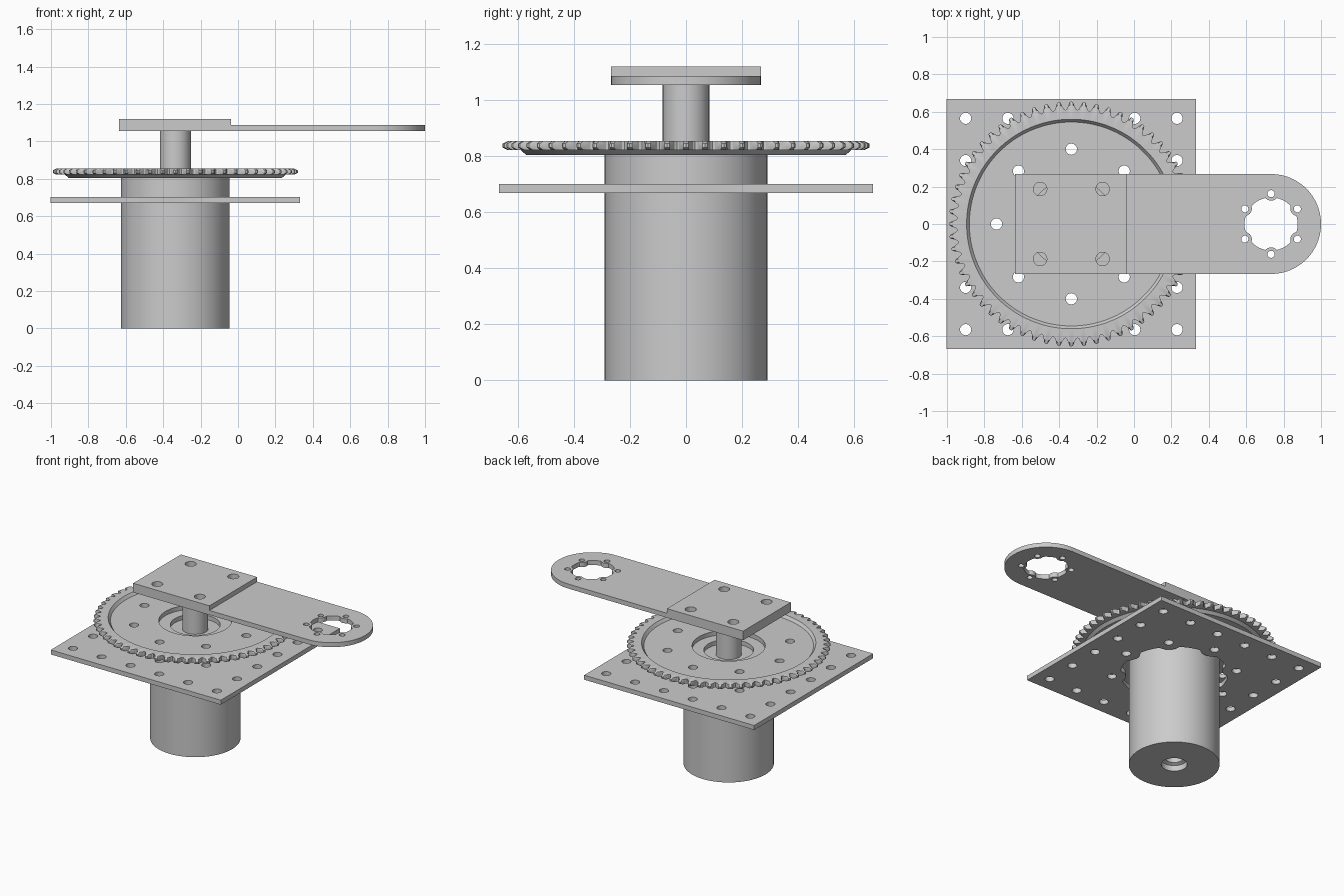
import bpy, bmesh
from math import sin, cos, pi, sqrt, radians

cube = bpy.data.objects.get("Cube")
if cube:
    bpy.data.objects.remove(cube, do_unlink=True)

AXIS = -0.335   # x of the drive axis
TAU = 2 * pi

grey = bpy.data.materials.new("plain_grey")
grey.use_nodes = True
grey.diffuse_color = (0.6, 0.6, 0.6, 1)
grey.node_tree.nodes["Principled BSDF"].inputs["Base Color"].default_value = (0.6, 0.6, 0.6, 1)


def finish(obj):
    """Weld, orient and shade a part."""
    bm = bmesh.new()
    bm.from_mesh(obj.data)
    bmesh.ops.remove_doubles(bm, verts=bm.verts, dist=0.00005)
    bmesh.ops.recalc_face_normals(bm, faces=bm.faces)
    bm.to_mesh(obj.data)
    bm.free()
    obj.data.materials.clear()
    obj.data.materials.append(grey)
    bpy.ops.object.select_all(action='DESELECT')
    obj.select_set(True)
    bpy.context.view_layer.objects.active = obj
    bpy.ops.object.shade_smooth_by_angle(angle=radians(30))


def circle(x, y, r, n=32):
    return [(x + r * cos(TAU * i / n), y + r * sin(TAU * i / n)) for i in range(n)]


def sheet(name, loops, z0, z1):
    """Flat part: outline plus hole loops, extruded from z0 to z1."""
    cu = bpy.data.curves.new(name, 'CURVE')
    cu.dimensions = '2D'
    cu.fill_mode = 'BOTH'
    cu.extrude = (z1 - z0) / 2
    for loop in loops:
        sp = cu.splines.new('POLY')
        sp.points.add(len(loop) - 1)
        for p, (x, y) in zip(sp.points, loop):
            p.co = (x, y, 0, 1)
        sp.use_cyclic_u = True
    obj = bpy.data.objects.new(name, cu)
    bpy.context.collection.objects.link(obj)
    obj.location.z = (z0 + z1) / 2
    bpy.ops.object.select_all(action='DESELECT')
    obj.select_set(True)
    bpy.context.view_layer.objects.active = obj
    bpy.ops.object.convert(target='MESH')
    obj = bpy.context.view_layer.objects.active
    finish(obj)
    return obj


def lathe(name, rings, n):
    """Round part: each ring is (radius or radius function, z)."""
    bm = bmesh.new()
    rows = []
    for r, z in rings:
        f = r if callable(r) else (lambda i, r=r: r)
        rows.append([bm.verts.new((AXIS + f(i) * cos(TAU * i / n), f(i) * sin(TAU * i / n), z))
                     for i in range(n)])
    for a, b in zip(rows, rows[1:]):
        for i in range(n):
            j = (i + 1) % n
            bm.faces.new((a[i], a[j], b[j], b[i]))
    for row, (r, z) in ((rows[0], rings[0]), (rows[-1], rings[-1])):
        if name != "sprocket_rim":
            bm.faces.new(row)
    me = bpy.data.meshes.new(name)
    bm.to_mesh(me)
    bm.free()
    obj = bpy.data.objects.new(name, me)
    bpy.context.collection.objects.link(obj)
    finish(obj)
    return obj


def bolt_ring(cx, d, r, count, start=0.0):
    return [circle(cx + d * cos(start + TAU * k / count), d * sin(start + TAU * k / count), r, 24)
            for k in range(count)]


def lobed_opening(cx, radius, d, boss, count, start=0.0, n=240):
    """Round opening pinched inward by a boss around each bolt hole."""
    pts = []
    step = TAU / count
    for i in range(n):
        a = TAU * i / n
        off = (a - start + step / 2) % step - step / 2
        r, side = radius, d * sin(off)
        if abs(side) < boss:
            r = min(r, d * cos(off) - sqrt(boss ** 2 - side ** 2))
        pts.append((cx + r * cos(a), r * sin(a)))
    return pts


def rect(x0, x1, h):
    return [(x0, -h), (x1, -h), (x1, h), (x0, h)]


# Motor body with recessed ends, and the output shaft
lathe("motor_body", [(0.06, 0.09), (0.06, 0.05), (0.083, 0.04), (0.083, 0), (0.29, 0),
                     (0.29, 0.805), (0.16, 0.805), (0.16, 0.775)], 96)
lathe("output_shaft", [(0.083, 0.77), (0.083, 1.056)], 64)

# Square mounting plate: border of holes, bolt ring and lobed opening
H = 0.667
border = [(-0.565 + 0.226 * i, -0.565 + 0.226 * j) for i in range(6) for j in range(6)
          if i in (0, 5) or j in (0, 5)]
sheet("mounting_plate",
      [rect(AXIS - H, AXIS + H, H), lobed_opening(AXIS, 0.345, 0.4, 0.09, 8)]
      + bolt_ring(AXIS, 0.4, 0.03, 8)
      + [circle(AXIS + x, y, 0.03, 24) for x, y in border], 0.67, 0.702)

# Sprocket: dished floor with bolt holes, and a toothed rim
TEETH, PER = 60, 8
N = TEETH * PER
sheet("sprocket_floor",
      [circle(AXIS, 0, 0.545, N), circle(AXIS, 0, 0.235, 96)] + bolt_ring(AXIS, 0.4, 0.03, 8),
      0.805, 0.835)
TOOTH = [0.655, 0.652, 0.632, 0.615, 0.61, 0.615, 0.632, 0.652]


def tooth(i):
    return TOOTH[i % PER]


def tooth_chamfer(i):
    return min(tooth(i), 0.635)


lathe("sprocket_rim", [(0.545, 0.805), (0.57, 0.805), (0.59, 0.822), (tooth_chamfer, 0.822),
                       (tooth, 0.832), (tooth, 0.845), (tooth_chamfer, 0.855),
                       (0.56, 0.855), (0.545, 0.835)], N)

# Arm with a rounded end, lobed opening and screw holes, plus its clamp block
W, TIP = 0.267, 0.733
clamp_holes = [circle(AXIS + sx * 0.167, sy * 0.187, 0.036) for sx in (-1, 1) for sy in (-1, 1)]
end = [(TIP + W * cos(a), W * sin(a)) for a in (-pi / 2 + pi * i / 48 for i in range(49))]
sheet("arm", [[(-0.635, -W)] + end + [(-0.635, W)],
              lobed_opening(TIP, 0.142, 0.165, 0.04, 6, pi / 6)]
      + bolt_ring(TIP, 0.162, 0.019, 6, pi / 6) + clamp_holes, 1.055, 1.087)
sheet("clamp_block", [rect(-0.635, -0.037, W)] + clamp_holes, 1.087, 1.12)
